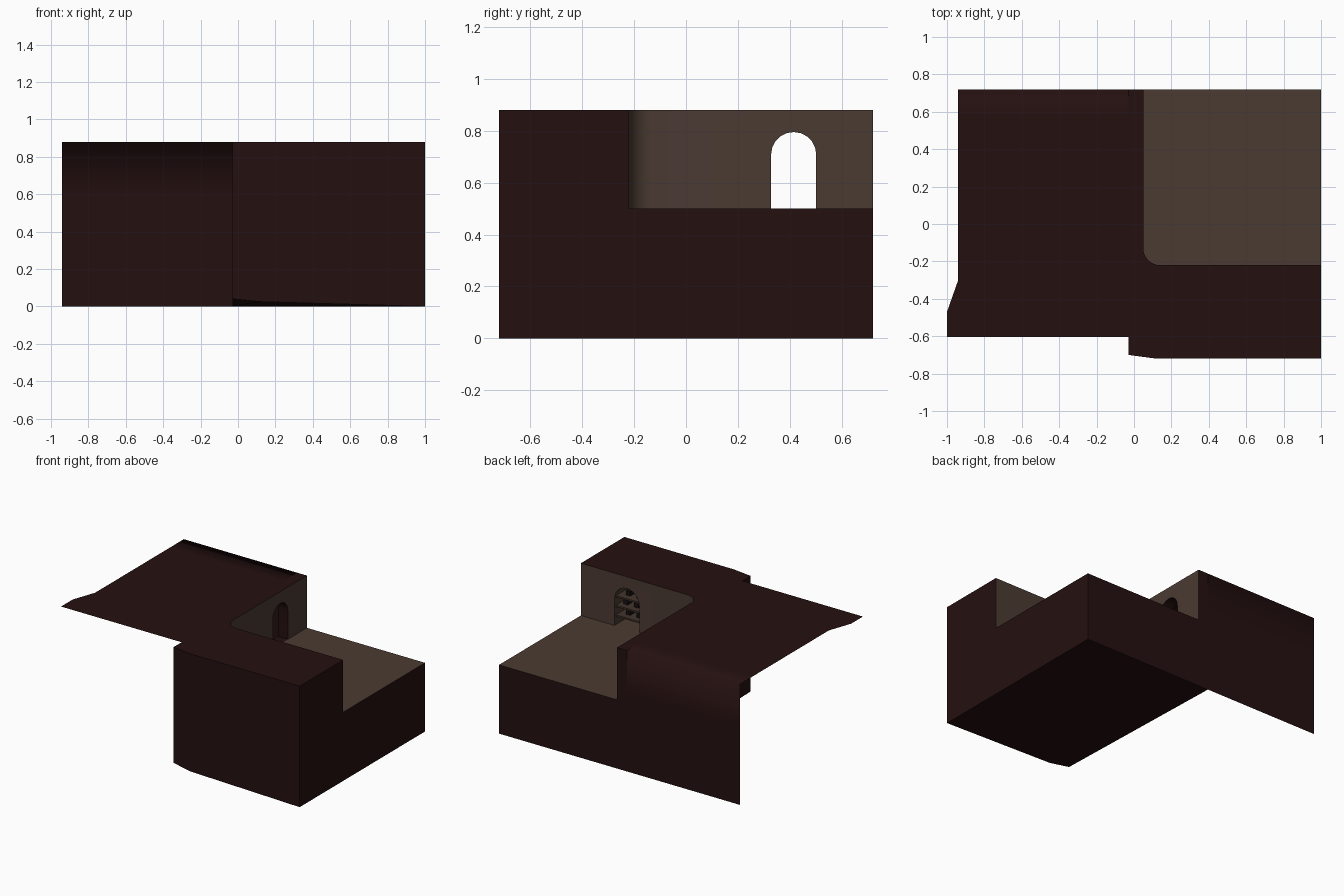
import bpy, bmesh, math

if "Cube" in bpy.data.objects:
    bpy.data.objects.remove(bpy.data.objects["Cube"])


def material(name, rgb):
    m = bpy.data.materials.new(name)
    m.diffuse_color = (*rgb, 1)
    m.use_nodes = True
    m.node_tree.nodes["Principled BSDF"].inputs["Base Color"].default_value = m.diffuse_color
    return m


ROCK = material("dark red rock", (0.018, 0.005, 0.005))
PLASTER = material("brown plaster", (0.070, 0.043, 0.032))
WOOD = material("shelf wood", (0.055, 0.034, 0.026))
DARK = material("dark objects", (0.008, 0.005, 0.005))


def add_object(name, bm, mats):
    me = bpy.data.meshes.new(name)
    bm.to_mesh(me)
    bm.free()
    for m in mats:
        me.materials.append(m)
    ob = bpy.data.objects.new(name, me)
    bpy.context.collection.objects.link(ob)
    return ob


def prism(name, pts, axis, lo, hi, mats):
    """Extrude a 2D outline along an axis from lo to hi."""
    place = {"x": lambda a, b, t: (t, a, b),
             "y": lambda a, b, t: (a, t, b),
             "z": lambda a, b, t: (a, b, t)}[axis]
    bm = bmesh.new()
    v0 = [bm.verts.new(place(a, b, lo)) for a, b in pts]
    v1 = [bm.verts.new(place(a, b, hi)) for a, b in pts]
    n = len(pts)
    bm.faces.new(v0)
    bm.faces.new(v1)
    for i in range(n):
        bm.faces.new((v0[i], v0[(i + 1) % n], v1[(i + 1) % n], v1[i]))
    bmesh.ops.recalc_face_normals(bm, faces=bm.faces)
    return add_object(name, bm, mats)


def arch(center, half, base, top):
    """Round-topped doorway outline."""
    spring = top - half
    pts = [(center - half, base), (center + half, base)]
    return pts + [(center + half * math.cos(math.pi * i / 10),
                   spring + half * math.sin(math.pi * i / 10)) for i in range(11)]


# Rock block with a slightly raised front-left underside
block = prism("rock_block", [(-0.03, 0.72), (-0.03, -0.70), (0.12, -0.72),
                             (1, -0.72), (1, 0.72)], "z", 0, 0.88, [ROCK, PLASTER])
bm = bmesh.new()
bm.from_mesh(block.data)
bmesh.ops.triangulate(bm, faces=[f for f in bm.faces if f.normal.z < -0.9])
for v in bm.verts:
    if v.co.z < 0.01 and v.co.y < 0 and v.co.x < 0.5:
        v.co.z = 0.04 if v.co.x < 0 else 0.025
bm.to_mesh(block.data)
bm.free()

# Cutters: room with one rounded corner, doorway through the wall, shelf alcove
r = 0.09
corner = [(0.05 + r - r * math.cos(a), -0.22 + r - r * math.sin(a))
          for a in (math.pi / 2 * i / 8 for i in range(9))]
cutters = [
    prism("room_cutter", [(0.05, 1)] + corner + [(1.2, -0.22), (1.2, 1)],
          "z", 0.5, 1.2, []),
    prism("doorway_cutter", arch(0.415, 0.087, 0.5, 0.795), "x", -0.2, 0.2, []),
    prism("alcove_cutter", arch(0.63, 0.1, 0.5, 0.795), "y", -0.36, -0.1, []),
]
for c in cutters:
    c.hide_render = True
    mod = block.modifiers.new(c.name, "BOOLEAN")
    mod.operation = "DIFFERENCE"
    mod.solver = "EXACT"
    mod.object = c
deps = bpy.context.evaluated_depsgraph_get()
baked = bpy.data.meshes.new_from_object(block.evaluated_get(deps))
block.modifiers.clear()
block.data = baked
for c in cutters:
    bpy.data.objects.remove(c)

# Room surfaces are plaster, everything outside is rock
baked.materials.clear()
baked.materials.append(ROCK)
baked.materials.append(PLASTER)
for p in baked.polygons:
    c = p.center
    inside = 0.045 < c.x < 0.99 and -0.4 < c.y < 0.71 and 0.45 < c.z < 0.87
    p.material_index = 1 if inside else 0
    p.use_smooth = True
baked.set_sharp_from_angle(angle=math.radians(30))

# Thin rock shell: flat top and back wall, open underneath
stations = [(-1, -0.605, 0.88), (-1, -0.47, 0.88), (-0.94, -0.30, 0.88),
            (-0.94, 0.57, 0.88), (-0.94, 0.72, 0.88), (-0.94, 0.72, 0.58),
            (-0.94, 0.72, 0)]
bm = bmesh.new()
rows = [(bm.verts.new((x, y, z)), bm.verts.new((-0.03, y, z))) for x, y, z in stations]
for a, b in zip(rows, rows[1:]):
    f = bm.faces.new((a[0], a[1], b[1], b[0]))
    f.smooth = True
add_object("rock_shell", bm, [ROCK])


def box(name, x0, x1, y0, y1, z0, z1, mat):
    return prism(name, [(x0, y0), (x1, y0), (x1, y1), (x0, y1)], "z", z0, z1, [mat])


# Shelves in the alcove with a few dark objects on them
for i, z in enumerate((0.56, 0.63, 0.70)):
    box(f"shelf_{i}", 0.531, 0.729, -0.358, -0.235, z, z + 0.012, WOOD)
    for j in range(2):
        x = 0.56 + 0.085 * j + 0.02 * (i % 2)
        box(f"shelf_item_{i}_{j}", x, x + 0.035, -0.33, -0.28, z + 0.012, z + 0.045, DARK)
